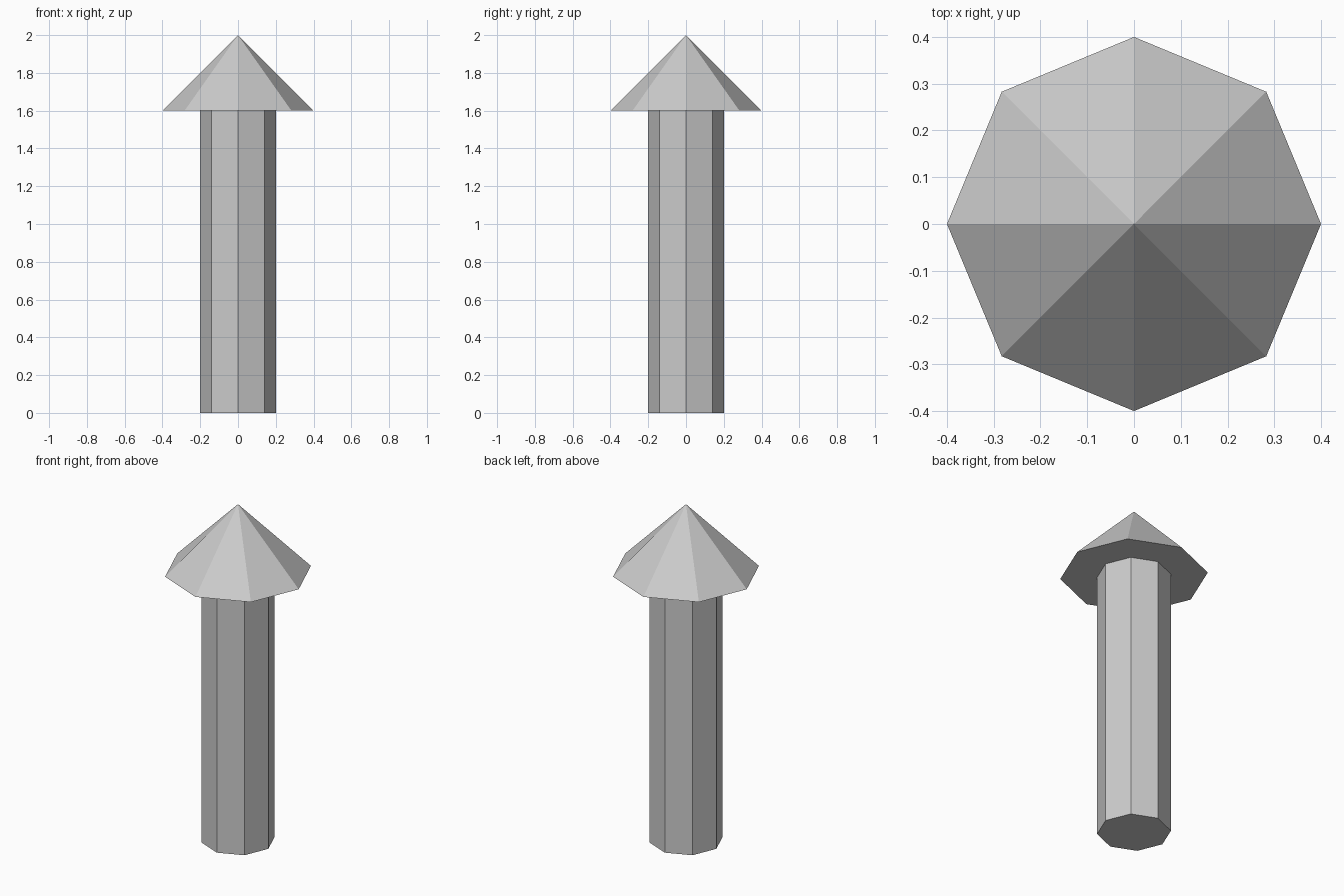
import bpy

if "Cube" in bpy.data.objects:
    bpy.data.objects.remove(bpy.data.objects["Cube"])

SIDES = 8
SHAFT_HEIGHT = 1.6
TIP_HEIGHT = 0.4

# Octagonal shaft standing on the ground
bpy.ops.mesh.primitive_cylinder_add(
    vertices=SIDES, radius=0.2, depth=SHAFT_HEIGHT,
    location=(0, 0, SHAFT_HEIGHT / 2))
bpy.context.object.name = "shaft"

# Octagonal pointed tip with a flat overhanging underside
bpy.ops.mesh.primitive_cone_add(
    vertices=SIDES, radius1=0.4, radius2=0, depth=TIP_HEIGHT,
    location=(0, 0, SHAFT_HEIGHT + TIP_HEIGHT / 2))
bpy.context.object.name = "pointed_tip"
